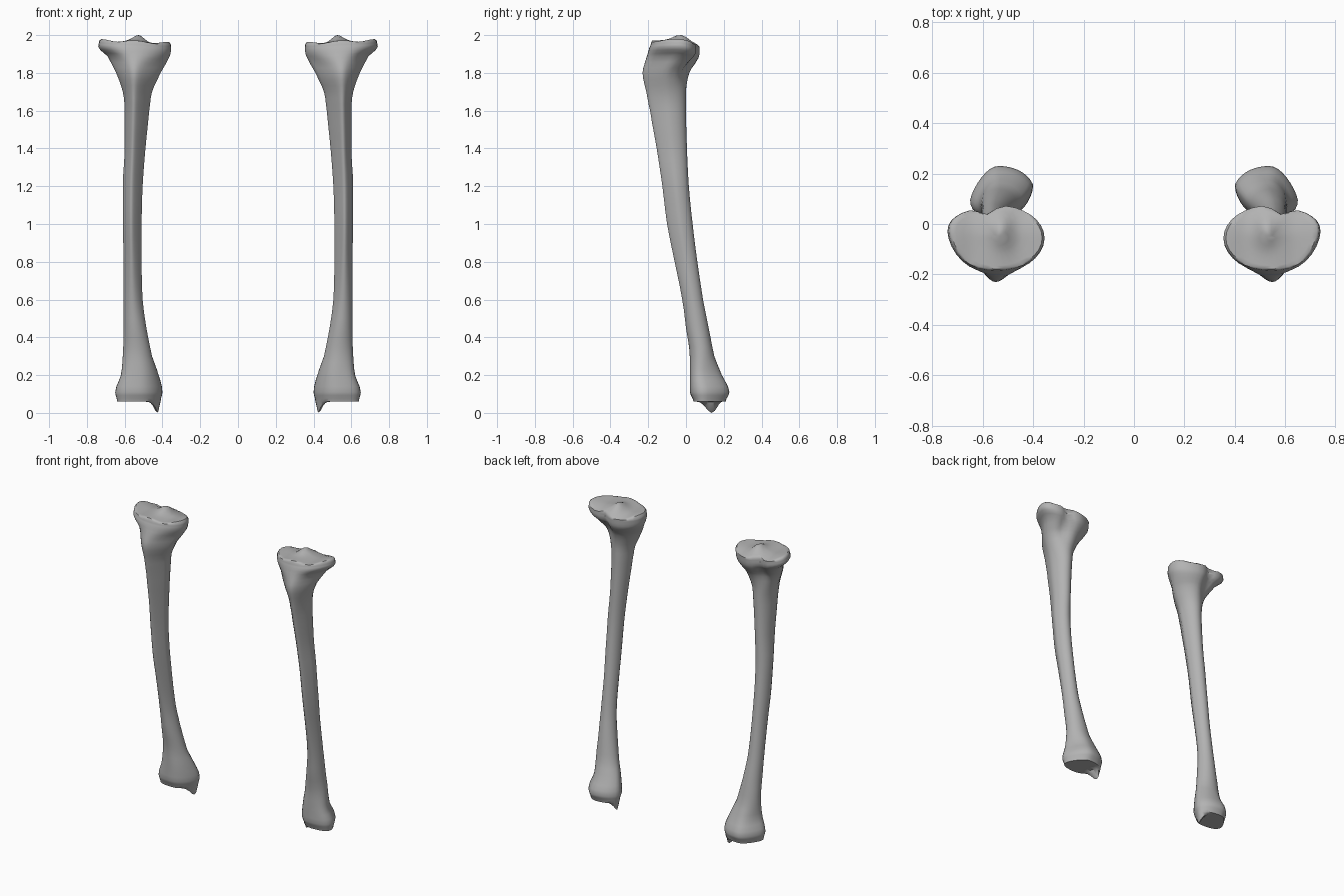
import bpy
import bmesh
import math

cube = bpy.data.objects.get("Cube")
if cube:
    bpy.data.objects.remove(cube, do_unlink=True)

SEGMENTS = 32
STEPS = 3
RIDGE_X = 0.57

# Bone outline by height: z, inner x, outer x, front y, back y
LEVELS = [
    (.06, .41, .64, .04, .21),
    (.11, .40, .65, .02, .23),
    (.2, .42, .62, .02, .19),
    (.3, .455, .61, .02, .15),
    (.45, .485, .605, .0, .12),
    (.6, .505, .605, -.02, .09),
    (.8, .51, .605, -.06, .06),
    (1, .51, .61, -.1, .035),
    (1.2, .505, .61, -.125, .015),
    (1.4, .49, .6, -.155, .005),
    (1.6, .47, .6, -.19, 0),
    (1.7, .455, .61, -.21, 0),
    (1.8, .41, .645, -.23, .02),
    (1.88, .37, .69, -.21, .06),
    (1.93, .355, .74, -.195, .075),
    (1.96, .355, .735, -.185, .075),
]


def smooth(low, high, value):
    t = min(1, max(0, (value - low) / (high - low)))
    return t * t * (3 - 2 * t)


def bell(value, width):
    return math.exp(-(value / width) ** 2)


def spline(a, b, c, d, t):
    """Smooth curve value between b and c, with clamped tangents."""
    def tangent(p, q, r):
        return 0 if (q - p) * (r - q) <= 0 else (r - p) / 2
    m, n = tangent(a, b, c), tangent(b, c, d)
    s = smooth(0, 1, t)
    return b + (c - b) * s + m * t * (1 - t) ** 2 - n * t * t * (1 - t)


def refined_levels():
    last = len(LEVELS) - 1
    rows = []
    for i in range(last):
        near = [LEVELS[min(last, max(0, i + k))] for k in (-1, 0, 1, 2)]
        for step in range(STEPS):
            t = step / STEPS
            row = [spline(*values, t) for values in zip(*near)]
            row[0] = near[1][0] + (near[2][0] - near[1][0]) * t
            rows.append(row)
    return rows + [LEVELS[last]]


def section(level, scale=1):
    """One cross-section: oval, front crest, back groove and end flares."""
    z, x0, x1, y0, y1 = level
    cx, cy, rx, ry = (x0 + x1) / 2, (y0 + y1) / 2, (x1 - x0) / 2, (y1 - y0) / 2
    crest = .5 * smooth(.3, 1, z) * (1 - smooth(1.82, 1.95, z))
    groove = .035 * smooth(1.7, 1.86, z)
    ankle = 1 - smooth(.15, .35, z)
    knee = smooth(1.8, 1.92, z)
    points = []
    for i in range(SEGMENTS):
        angle = math.tau * i / SEGMENTS
        c, s = math.cos(angle), math.sin(angle)
        x, y = cx + rx * c, cy + ry * s
        x += (RIDGE_X - x) * crest * max(0, -s)
        x += (RIDGE_X - x) * .25 * ankle * max(0, s)
        y -= groove * bell(x - .585, .04) * max(0, s)
        y += .03 * knee * max(0, c) ** 4 - .03 * ankle * c * abs(c)
        lift = knee * (.01 * c - .02 * max(0, s))
        points.append((cx + (x - cx) * scale, cy + (y - cy) * scale, z + lift))
    return points


def plateau_height(x, y):
    """Knee surface: two shallow dishes either side of a raised middle."""
    _, x0, x1, y0, y1 = LEVELS[-1]
    u = (2 * x - x0 - x1) / (x1 - x0)
    v = (2 * y - y0 - y1) / (y1 - y0)
    dishes = .012 * bell(abs(u) - .5, .25)
    peak = .031 * bell(u + .1, .2) * bell(v - .2, .45)
    return 1.972 + .008 * u - .03 * max(0, v) ** 2 - dishes + peak


def build_bone(name, side, material):
    rings = []

    # Ankle surface with the pointed inner knob hanging below it
    for scale, drop in ((.3, 0), (.6, .05), (.78, .8), (.9, 1)):
        ring = []
        for i, (x, y, z) in enumerate(section(LEVELS[0], scale)):
            knob = bell(i - 17, 2.3)
            ring.append((x, y, z - .06 * drop * knob))
        rings.append(ring)

    # Shaft and flared ends
    rings += [section(level) for level in refined_levels()]

    # Knee surface
    for scale in (.95, .85, .7, .55, .4, .25, .1):
        rings.append([(x, y, plateau_height(x, y))
                      for x, y, _ in section(LEVELS[-1], scale)])

    bm = bmesh.new()
    loops = [[bm.verts.new((side * x, y, z)) for x, y, z in ring]
             for ring in rings]
    for lower, upper in zip(loops, loops[1:]):
        for i in range(SEGMENTS):
            j = (i + 1) % SEGMENTS
            bm.faces.new((lower[i], lower[j], upper[j], upper[i]))
    bm.faces.new(loops[0])
    bm.faces.new(loops[-1])
    bmesh.ops.recalc_face_normals(bm, faces=bm.faces)
    mesh = bpy.data.meshes.new(name)
    bm.to_mesh(mesh)
    bm.free()
    mesh.materials.append(material)
    bone = bpy.data.objects.new(name, mesh)
    bpy.context.collection.objects.link(bone)
    bpy.ops.object.select_all(action="DESELECT")
    bone.select_set(True)
    bpy.context.view_layer.objects.active = bone
    bpy.ops.object.shade_smooth_by_angle(angle=math.radians(50))


bone_grey = bpy.data.materials.new("bone_grey")
bone_grey.use_nodes = True
colour = (.45, .45, .45, 1)
bone_grey.diffuse_color = colour
bone_grey.node_tree.nodes["Principled BSDF"].inputs["Base Color"].default_value = colour

build_bone("left_shin_bone", 1, bone_grey)
build_bone("right_shin_bone", -1, bone_grey)
